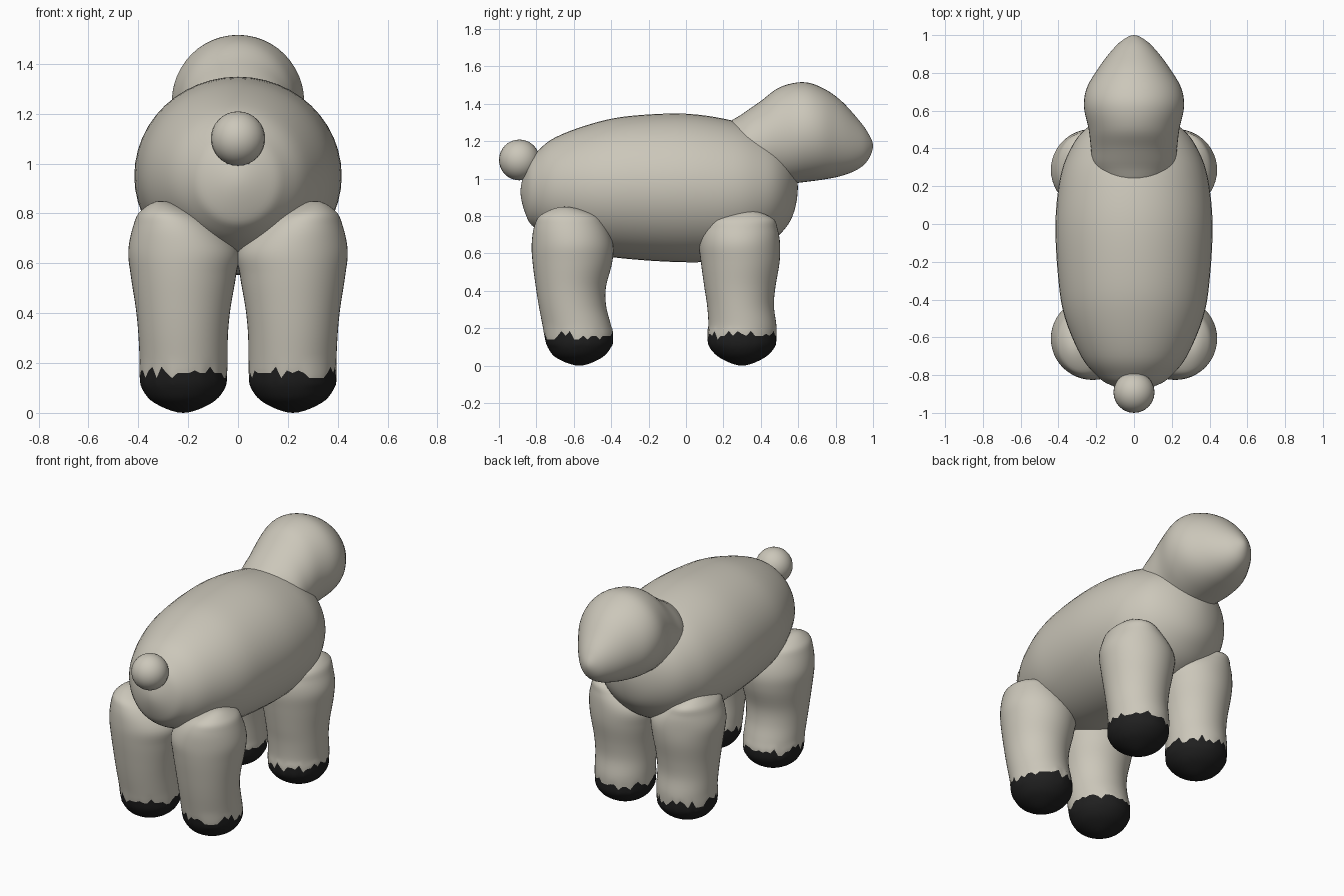
import bpy
import bmesh
import math
import random
from mathutils import Vector

random.seed(4)
cube = bpy.data.objects.get("Cube")
if cube:
    bpy.data.objects.remove(cube, do_unlink=True)


def make_material(name, colour):
    mat = bpy.data.materials.new(name)
    mat.use_nodes = True
    mat.diffuse_color = colour
    mat.node_tree.nodes["Principled BSDF"].inputs["Base Color"].default_value = colour
    return mat


wool = make_material("warm grey", (0.60, 0.57, 0.49, 1))
dark = make_material("hoof black", (0.014, 0.014, 0.014, 1))


def smooth_sections(keys, steps=5):
    """Catmull-Rom through sections (t, a_low, a_high, b_low, b_high), rounded at both poles."""
    def phantom(key):
        t, a0, a1, b0, b1 = key
        return (t, a1, a0, b1, b0)
    pts = [Vector(k) for k in [phantom(keys[1])] + keys + [phantom(keys[-2])]]
    result = []
    for p0, p1, p2, p3 in zip(pts, pts[1:], pts[2:], pts[3:]):
        for s in range(steps):
            u = s / steps
            result.append(p1 + (p2 - p0) * (u / 2)
                          + (p0 * 2 - p1 * 5 + p2 * 4 - p3) * (u * u / 2)
                          + (p1 * 3 - p0 - p2 * 3 + p3) * (u ** 3 / 2))
    result.append(pts[-2])
    return result


def loft(name, keys, place, sides=48, hoof_line=None):
    """Skin elliptical sections; faces below hoof_line become a ragged dark hoof."""
    bm = bmesh.new()
    sections = smooth_sections(keys)
    ragged = [random.choice((-0.02, 0, 0, 0.01, 0.025)) for _ in range(sides)]
    rings = []
    for t, a0, a1, b0, b1 in sections:
        ring = []
        for j in range(sides):
            ang = math.tau * j / sides
            a = (a0 + a1) / 2 + (a1 - a0) / 2 * math.cos(ang)
            b = (b0 + b1) / 2 + (b1 - b0) / 2 * math.sin(ang)
            shift = 0
            if hoof_line:
                shift = ragged[j] * max(0, 1 - abs(t - hoof_line) / 0.06)
            ring.append(bm.verts.new(place(t + shift, a, b)))
        rings.append(ring)
    for i, (low, high) in enumerate(zip(rings, rings[1:])):
        for j in range(sides):
            k = (j + 1) % sides
            face = bm.faces.new((low[j], low[k], high[k], high[j]))
            if hoof_line and sections[i + 1][0] < hoof_line + 0.001:
                face.material_index = 1
    bmesh.ops.remove_doubles(bm, verts=bm.verts, dist=0.0001)
    bmesh.ops.recalc_face_normals(bm, faces=bm.faces)
    finish(name, bm)


def finish(name, bm):
    for face in bm.faces:
        face.smooth = True
    mesh = bpy.data.meshes.new(name)
    bm.to_mesh(mesh)
    bm.free()
    mesh.materials.append(wool)
    mesh.materials.append(dark)
    bpy.context.collection.objects.link(bpy.data.objects.new(name, mesh))


def lengthwise(name, profile):
    """Loft along y from rows of (y, bottom, top, half width)."""
    keys = [(y, -w, w, low, high) for y, low, high, w in profile]
    loft(name, keys, lambda t, a, b: (a, t, b))


# Barrel-shaped body
lengthwise("body", [
    (-.885, .93, .93, 0), (-.85, .79, 1.07, .13), (-.8, .73, 1.14, .2),
    (-.7, .67, 1.22, .28), (-.5, .6, 1.295, .365), (-.3, .57, 1.335, .4),
    (0, .553, 1.347, .416), (.25, .565, 1.31, .39), (.4, .62, 1.255, .335),
    (.5, .7, 1.19, .26), (.57, .8, 1.1, .14), (.598, .95, .95, 0)])

# Neck and head in one tapering form
lengthwise("head", [
    (.15, 1.1, 1.1, 0), (.2, .98, 1.27, .15), (.3, .95, 1.345, .215),
    (.4, .95, 1.415, .228), (.5, .965, 1.488, .24), (.62, .98, 1.516, .265),
    (.72, .993, 1.49, .25), (.82, 1.012, 1.425, .192), (.91, 1.045, 1.33, .125),
    (.97, 1.095, 1.25, .065), (1, 1.175, 1.175, 0)])

# Legs: height, inner x, outer x, then back and front y of each pair
leg_rows = [
    (0, .22, .22, -.57, -.57, .3, .3),
    (.04, .105, .335, -.69, -.455, .185, .415),
    (.1, .052, .386, -.74, -.4, .125, .475),
    (.16, .043, .395, -.757, -.39, .115, .483),
    (.22, .042, .395, -.768, -.402, .12, .483),
    (.32, .04, .4, -.787, -.427, .113, .47),
    (.42, .03, .41, -.803, -.428, .098, .478),
    (.55, .008, .43, -.82, -.395, .08, .5),
    (.65, 0, .44, -.825, -.39, .07, .503),
    (.75, .08, .42, -.81, -.43, .09, .49),
    (.81, .18, .39, -.77, -.49, .14, .46),
    (.85, .31, .31, -.65, -.65, .33, .33)]
for pair, column, drop in (("hind", 3, 0), ("front", 5, 0.02)):
    keys = [(r[0] - (drop if r[0] > 0.7 else 0), r[1], r[2], r[column], r[column + 1])
            for r in leg_rows]
    for side, sign in (("left", 1), ("right", -1)):
        loft(f"{pair}_leg_{side}", keys, lambda t, a, b: (sign * a, b, t),
             hoof_line=0.16)

# Round tail
tail = bmesh.new()
bmesh.ops.create_uvsphere(tail, u_segments=24, v_segments=16, radius=0.109)
bmesh.ops.translate(tail, verts=tail.verts, vec=(0, -0.891, 1.1))
finish("tail", tail)
